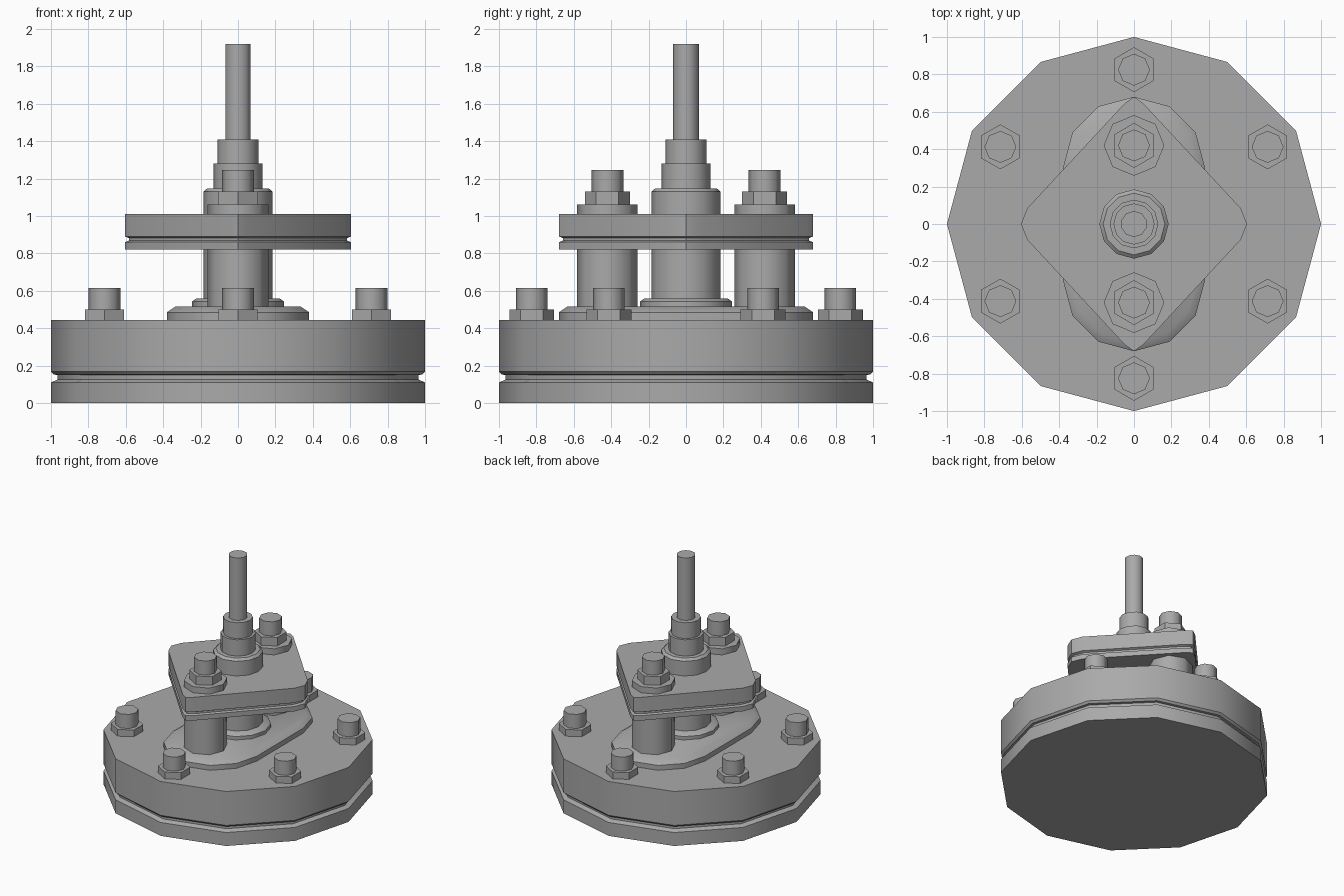
import bpy, bmesh
from math import sin, cos, tau, radians

if "Cube" in bpy.data.objects:
    bpy.data.objects.remove(bpy.data.objects["Cube"], do_unlink=True)

steel = bpy.data.materials.new("grey_steel")
steel.use_nodes = True
COLOUR = (0.4, 0.4, 0.4, 1)
steel.diffuse_color = COLOUR
steel.node_tree.nodes["Principled BSDF"].inputs["Base Color"].default_value = COLOUR


def ring(n, r, turn=0.0):
    """Corner points of a regular polygon."""
    return [(r * cos(tau * i / n + turn), r * sin(tau * i / n + turn)) for i in range(n)]


def loft(name, sections, at=(0, 0), smooth=40):
    """Closed solid through a stack of (outline, height) sections."""
    bm = bmesh.new()
    rows = [[bm.verts.new((x + at[0], y + at[1], z)) for x, y in outline]
            for outline, z in sections]
    for low, high in zip(rows, rows[1:]):
        for i in range(len(low)):
            j = (i + 1) % len(low)
            bm.faces.new((low[i], low[j], high[j], high[i]))
    bm.faces.new(rows[0][::-1])
    bm.faces.new(rows[-1])
    mesh = bpy.data.meshes.new(name)
    bm.to_mesh(mesh)
    bm.free()
    mesh.materials.append(steel)
    ob = bpy.data.objects.new(name, mesh)
    bpy.context.collection.objects.link(ob)
    bpy.ops.object.select_all(action='DESELECT')
    ob.select_set(True)
    bpy.context.view_layer.objects.active = ob
    if smooth:
        bpy.ops.object.shade_smooth_by_angle(angle=radians(smooth))
    return ob


def turned(name, n, profile, at=(0, 0), turn=0.0, smooth=40):
    return loft(name, [(ring(n, r, turn), z) for r, z in profile], at, smooth)


def fastener(name, at, z, nut_h, stud_h):
    """Hexagonal nut with the stud end standing out of it."""
    turned(name + "_nut", 6, [(0.12, z), (0.12, z + nut_h)], at, tau / 4, 0)
    turned(name + "_stud", 8, [(0.085, z), (0.085, z + stud_h)], at, 0, 50)


# Round base flange with a gasket groove
turned("base_flange", 12, [(1, 0), (1, 0.11), (0.965, 0.125), (0.965, 0.15),
                           (0.985, 0.152), (1, 0.168), (1, 0.445)])

# Six flange bolts
for k in range(6):
    a = tau / 12 + k * tau / 6
    fastener(f"flange_bolt_{k + 1}", (0.825 * cos(a), 0.825 * sin(a)), 0.445, 0.055, 0.17)


# Rounded oblong pad
def oblong(r, half=0.3):
    pts = ring(12, r)
    upper = [(x, y + half) for x, y in pts[:7]]
    return upper + [(-x, -y) for x, y in upper]


loft("oblong_pad", [(oblong(0.38), 0.445), (oblong(0.38), 0.485), (oblong(0.335), 0.515)])

# Central gland: collar, sleeve and stepped neck
turned("gland_collar", 12, [(0.245, 0.515), (0.245, 0.543), (0.222, 0.56)])
turned("gland_sleeve", 12, [(0.185, 0.515), (0.185, 1.13), (0.165, 1.147)])
turned("gland_neck", 12, [(0.13, 1.14), (0.13, 1.28)])
turned("gland_nose", 12, [(0.11, 1.28), (0.11, 1.41)])
turned("spindle", 10, [(0.07, 1.41), (0.07, 1.92)], turn=tau / 4)


# Diamond clamp plate with blunted corners and a groove
def diamond(inset=0.0):
    quarter = [(0.605 - inset, 0), (0.57 - inset, 0.085),
               (0.05, 0.645 - inset), (0, 0.68 - inset)]
    half = quarter + [(-x, y) for x, y in quarter[2:0:-1]]
    return half + [(-x, -y) for x, y in half]


loft("clamp_plate", [(diamond(), 0.82), (diamond(), 0.86), (diamond(0.022), 0.868),
                     (diamond(0.022), 0.882), (diamond(), 0.89), (diamond(), 1.01)])

# Two clamp pillars with washers, nuts and studs
for side, y in (("front", -0.42), ("back", 0.42)):
    turned(side + "_pillar", 8, [(0.162, 0.515), (0.162, 0.82)], (0, y), 0, 50)
    turned(side + "_washer", 8, [(0.162, 1.01), (0.162, 1.06)], (0, y), 0, 50)
    fastener(side + "_clamp", (0, y), 1.06, 0.07, 0.185)
